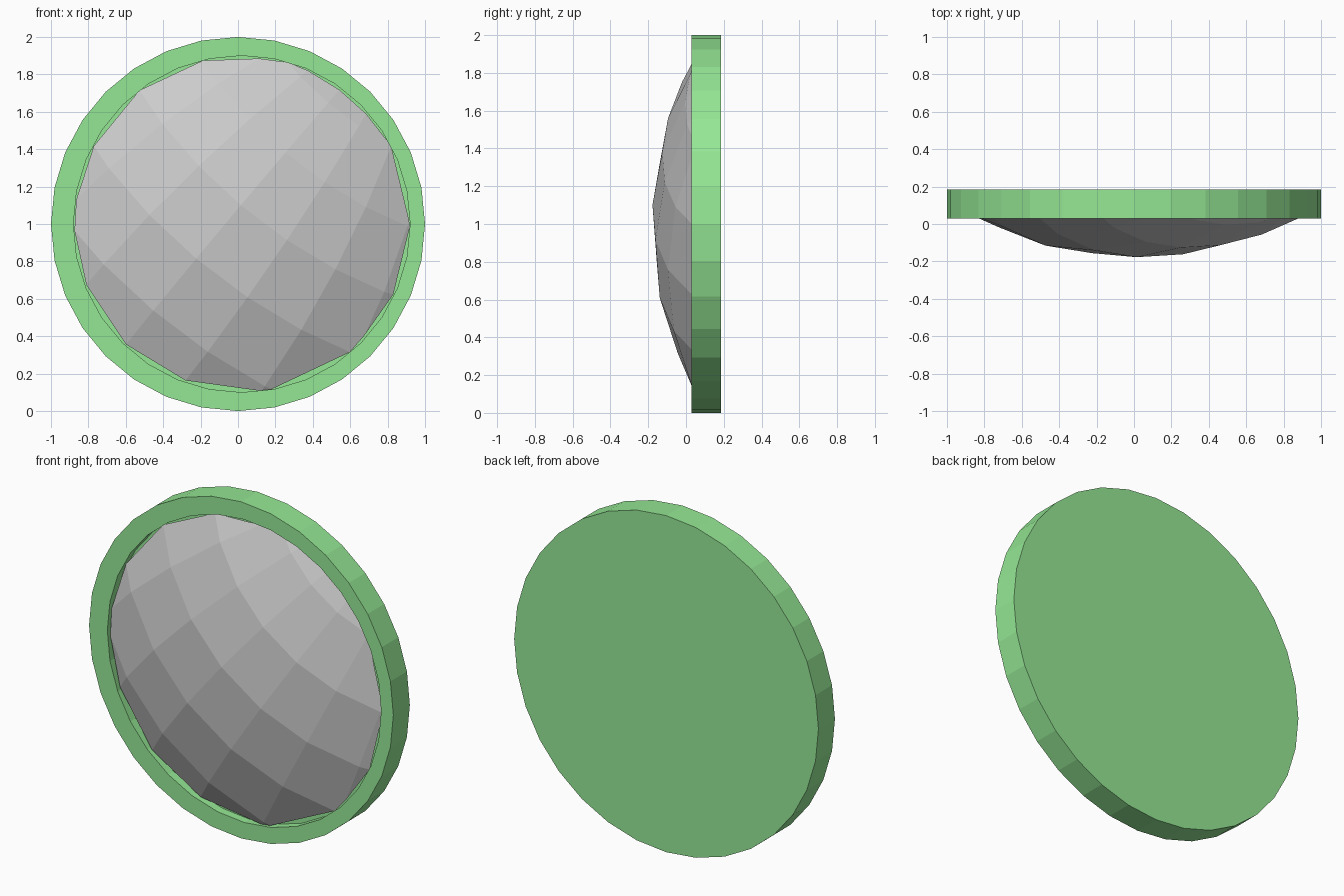
import bpy, bmesh, math
from mathutils import Matrix, Vector

if "Cube" in bpy.data.objects:
    bpy.data.objects.remove(bpy.data.objects["Cube"])

SIDES = 32


def finish(bm, name, color=None):
    mesh = bpy.data.meshes.new(name)
    bm.to_mesh(mesh)
    bm.free()
    obj = bpy.data.objects.new(name, mesh)
    bpy.context.collection.objects.link(obj)
    if color:
        mat = bpy.data.materials.new(name + "_colour")
        mat.diffuse_color = color
        mat.use_nodes = True
        mat.node_tree.nodes["Principled BSDF"].inputs["Base Color"].default_value = mat.diffuse_color
        mesh.materials.append(mat)
    return obj


# Rim: a thick disc with a shallow recess in its front, (x centre, radius, y)
bm = bmesh.new()
rings = []
for cx, r, y in [(0, 1, 0.185), (0, 1, 0.03), (0.02, 0.9, 0.03), (0.02, 0.9, 0.08)]:
    rings.append([bm.verts.new((cx + r * math.cos(a), y, 1 + r * math.sin(a)))
                  for a in (2 * math.pi * i / SIDES for i in range(SIDES))])
for a, b in zip(rings, rings[1:]):
    for i in range(SIDES):
        j = (i + 1) % SIDES
        bm.faces.new((a[i], a[j], b[j], b[i]))
bm.faces.new(rings[0])
bm.faces.new(rings[-1])
bmesh.ops.recalc_face_normals(bm, faces=bm.faces)
finish(bm, "rim", (0.3, 0.8, 0.3, 1))

# Dome: cap of a large sphere whose pole leans up and to the right
radius = 1.9
centre = Vector((0.015, radius - 0.18, 1.0))
lat = math.radians(33.75)
n = Vector((0, -1, 0.053)).normalized()
t = Vector((math.cos(math.radians(50)), 0, math.sin(math.radians(50))))
t = (t - n * t.dot(n)).normalized()
pole = n * math.sin(lat) + t * math.cos(lat)
side = n * math.cos(lat) - t * math.sin(lat)
rot = Matrix((side, pole.cross(side), pole)).transposed().to_4x4()

bm = bmesh.new()
bmesh.ops.create_uvsphere(bm, u_segments=SIDES, v_segments=16, radius=radius,
                          matrix=Matrix.Translation(centre) @ rot)
bmesh.ops.bisect_plane(bm, geom=bm.verts[:] + bm.edges[:] + bm.faces[:],
                       plane_co=(0, 0.05, 0), plane_no=(0, 1, 0), clear_outer=True)
finish(bm, "dome")
